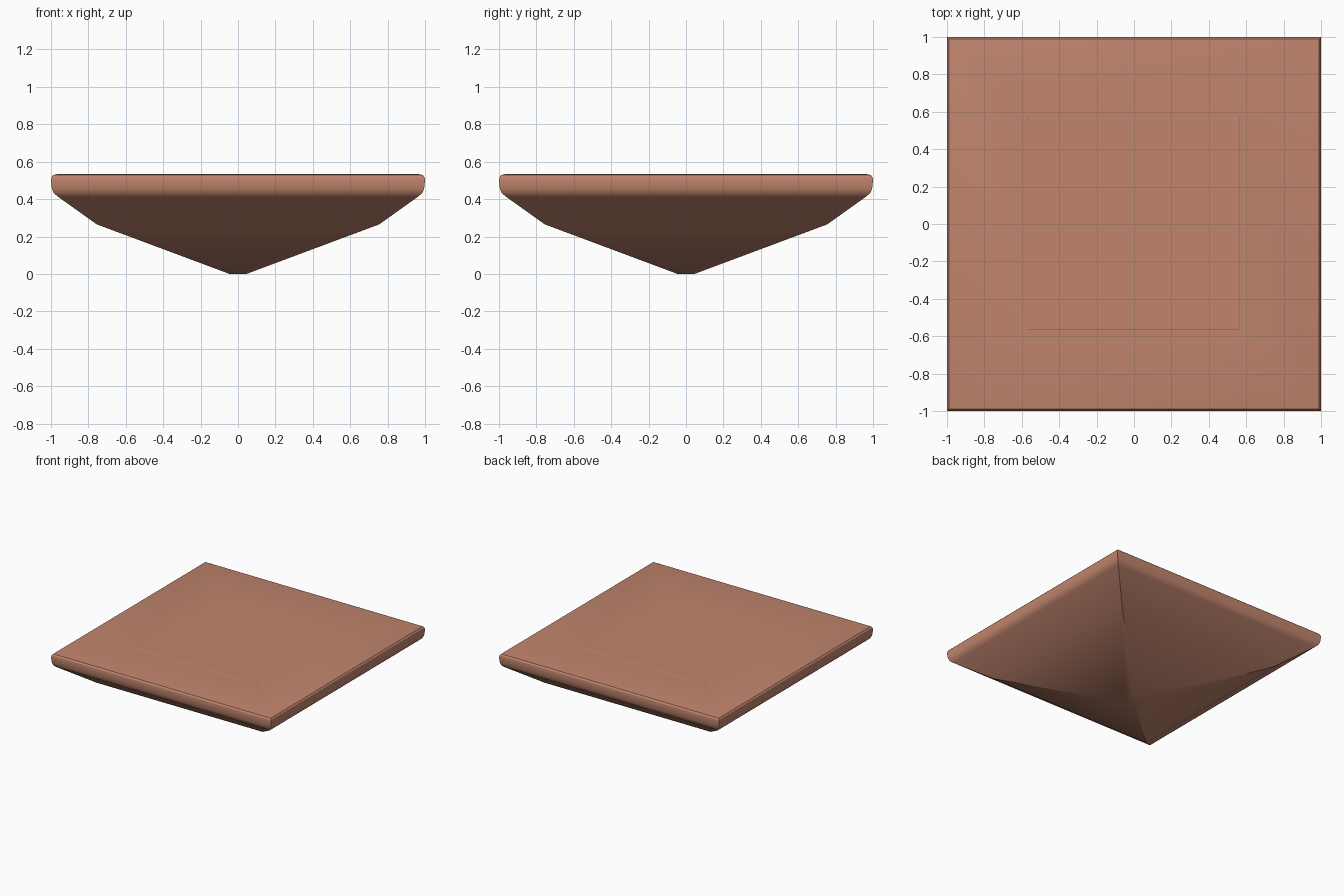
import bpy, bmesh

if "Cube" in bpy.data.objects:
    bpy.data.objects.remove(bpy.data.objects["Cube"])

# single terracotta colour
clay = bpy.data.materials.new("terracotta")
clay.diffuse_color = (0.53, 0.235, 0.155, 1)
clay.use_nodes = True
clay.node_tree.nodes["Principled BSDF"].inputs["Base Color"].default_value = clay.diffuse_color


def square_loft(name, profile):
    """Stack square rings given as (half width, height) and cap both ends."""
    bm = bmesh.new()
    rings = [[bm.verts.new((sx * h, sy * h, z))
              for sx, sy in ((-1, -1), (1, -1), (1, 1), (-1, 1))]
             for h, z in profile]
    for a, b in zip(rings, rings[1:]):
        for i in range(4):
            j = (i + 1) % 4
            bm.faces.new((a[i], a[j], b[j], b[i]))
    bm.faces.new(rings[0][::-1])
    bm.faces.new(rings[-1])
    bmesh.ops.recalc_face_normals(bm, faces=bm.faces)
    mesh = bpy.data.meshes.new(name)
    bm.to_mesh(mesh)
    bm.free()
    mesh.materials.append(clay)
    obj = bpy.data.objects.new(name, mesh)
    bpy.context.collection.objects.link(obj)
    # soft rolled rim, crisp corners
    bpy.context.view_layer.objects.active = obj
    obj.select_set(True)
    bpy.ops.object.shade_smooth_by_angle(angle=0.49)
    obj.select_set(False)
    return obj


# tapered underside, rolled rim, flat top with a barely raised centre panel
square_loft("tapered_slab", [
    (0.045, 0.0), (0.755, 0.265), (0.965, 0.415),
    (0.985, 0.432), (0.995, 0.455), (1.0, 0.50),
    (0.997, 0.518), (0.988, 0.529), (0.97, 0.533),
    (0.565, 0.533), (0.562, 0.535),
])
